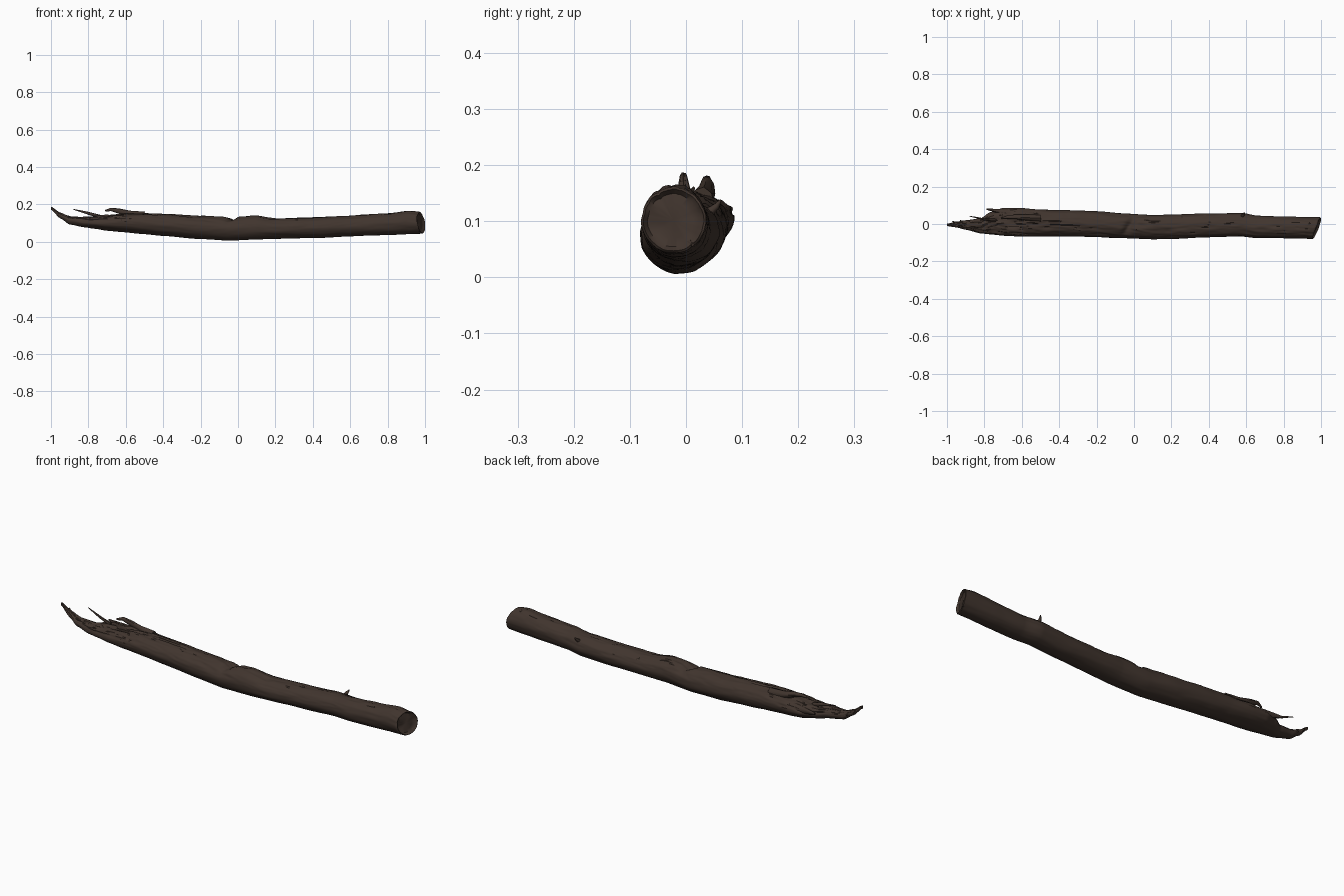
import bpy, bmesh, math
from mathutils import Vector, noise

cube = bpy.data.objects.get("Cube")
if cube:
    bpy.data.objects.remove(cube)


def material(name, rgb):
    m = bpy.data.materials.new(name)
    m.use_nodes = True
    m.diffuse_color = (*rgb, 1)
    bsdf = m.node_tree.nodes["Principled BSDF"]
    bsdf.inputs["Base Color"].default_value = (*rgb, 1)
    bsdf.inputs["Roughness"].default_value = 0.9
    return m


bark = material("dark brown bark", (0.052, 0.035, 0.027))

# Trunk outline along x: x, bottom, top, front, back
STATIONS = [
    (-1, .172, .187, -.011, .002), (-.95, .125, .155, -.018, .012),
    (-.9, .092, .135, -.03, .02), (-.82, .077, .132, -.05, .03),
    (-.77, .07, .135, -.055, .062), (-.7, .06, .143, -.062, .085),
    (-.62, .052, .15, -.066, .085), (-.5, .041, .152, -.066, .078),
    (-.4, .031, .148, -.065, .075), (-.2, .014, .138, -.07, .068),
    (-.05, .006, .132, -.075, .056), (.1, .012, .137, -.083, .048),
    (.2, .015, .125, -.08, .05), (.4, .02, .13, -.07, .055),
    (.57, .028, .138, -.066, .06), (.66, .031, .143, -.076, .044),
    (.8, .035, .153, -.076, .04), (.92, .04, .165, -.078, .036),
    (.975, .043, .16, -.08, .035),
]
SIDES, RINGS = 72, 300


def bump(v, centre, width):
    return math.exp(-((v - centre) / width) ** 2)


def outline(x):
    for a, b in zip(STATIONS, STATIONS[1:]):
        if x <= b[0]:
            break
    t = min(1, max(0, (x - a[0]) / (b[0] - a[0])))
    t = t * t * (3 - 2 * t) * .5 + t * .5
    return [p + (q - p) * t for p, q in zip(a[1:], b[1:])]


def trunk_point(x, angle, scale=1):
    low, high, front, back = outline(x)
    c, s = math.cos(angle), math.sin(angle)
    ry, rz = (back - front) / 2, (high - low) / 2
    up = max(0, s)
    # Grain runs lengthwise; the upper side is rougher and splinters at the torn end
    grain = noise.noise(Vector((x * 5, c * 2.2, s * 2.2)))
    fine = noise.noise(Vector((x * 14, c * 7, s * 7)))
    torn = 1 / (1 + math.exp((x + .55) * 18))
    r = 1 + .04 * grain + fine * (.012 + .04 * up + .13 * torn * up)
    # Cracks following the grain on the upper side
    crack = abs(noise.noise(Vector((x * 3 + 9, c * 3.5, s * 3.5))))
    r -= (.05 + .12 * torn) * up * max(0, 1 - crack * 14)
    # Broken notch and lifted bark edge beside it
    r -= .34 * bump(x, -.025 + .03 * c, .022) * up ** 3
    r += .06 * bump(x, .08, .06) * up ** 4
    r *= scale
    y = (front + back) / 2 + ry * c * r
    z = (low + high) / 2 + rz * s * r
    # Slanted cut at the sawn end
    end = max(0, (x - .85) / .125)
    return Vector((x + end * (.022 * c * scale - .008 * s * scale), y, z))


# Trunk with closed ends
bm = bmesh.new()
rows = []


def add_ring(x, scale=1, inset=0):
    ring = []
    for i in range(SIDES):
        p = trunk_point(x, math.tau * i / SIDES, scale)
        if inset:
            p.x += inset * (1 + .8 * noise.noise(p * 28))
        ring.append(bm.verts.new(p))
    rows.append(ring)


first, last = STATIONS[0][0], STATIONS[-1][0]
for k in range(RINGS + 1):
    add_ring(first + (last - first) * k / RINGS)
for scale, inset in ((.93, .004), (.8, -.006), (.55, -.008), (.3, -.007), (.06, -.007)):
    add_ring(last, scale, inset)
for a, b in zip(rows, rows[1:]):
    for i in range(SIDES):
        j = (i + 1) % SIDES
        bm.faces.new((a[i], b[i], b[j], a[j]))
bm.faces.new(rows[0])
bm.faces.new(rows[-1])
bmesh.ops.recalc_face_normals(bm, faces=bm.faces)
mesh = bpy.data.meshes.new("trunk")
bm.to_mesh(mesh)
bm.free()
mesh.materials.append(bark)
trunk = bpy.data.objects.new("trunk", mesh)
bpy.context.collection.objects.link(trunk)


# Tapered splinters of wood
def splinter(name, radius, *path):
    bm = bmesh.new()
    rings = []
    n = 9
    for k, p in enumerate(path):
        centre = Vector(p)
        taper = radius * (1 - .8 * k / (len(path) - 1))
        d = Vector(path[min(k + 1, len(path) - 1)]) - Vector(path[max(k - 1, 0)])
        side = d.cross(Vector((0, 1, .3))).normalized()
        other = d.cross(side).normalized()
        ring = []
        for i in range(n):
            a = math.tau * i / n
            v = centre + taper * (side * math.cos(a) + other * math.sin(a) * .8)
            ring.append(bm.verts.new(v + noise.noise_vector(v * 50) * taper * .3))
        rings.append(ring)
    for a, b in zip(rings, rings[1:]):
        for i in range(n):
            j = (i + 1) % n
            bm.faces.new((a[i], a[j], b[j], b[i]))
    bm.faces.new(rings[0])
    bm.faces.new(rings[-1])
    bmesh.ops.recalc_face_normals(bm, faces=bm.faces)
    mesh = bpy.data.meshes.new(name)
    bm.to_mesh(mesh)
    bm.free()
    mesh.materials.append(bark)
    ob = bpy.data.objects.new(name, mesh)
    bpy.context.collection.objects.link(ob)
    return ob


parts = [
    trunk,
    splinter("torn_crest", .024, (-.5, .03, .135), (-.58, .035, .148),
             (-.64, .038, .165), (-.68, .036, .172), (-.71, .03, .165)),
    splinter("back_splinter", .024, (-.66, .062, .11), (-.73, .07, .118), (-.79, .08, .122)),
    splinter("thin_splinter", .01, (-.74, .02, .135), (-.8, .025, .152),
             (-.84, .033, .163), (-.88, .042, .174)),
    splinter("low_splinter", .02, (-.8, -.02, .105), (-.87, -.012, .12), (-.93, .018, .13)),
    splinter("tip_splinter", .014, (-.88, 0, .12), (-.95, .005, .143), (-.97, .014, .16)),
    splinter("knot_stub", .011, (.58, .04, .115), (.585, .055, .128), (.59, .062, .138)),
    splinter("end_splinter", .016, (.93, -.005, .07), (.975, .005, .062), (.997, .012, .058)),
]
bpy.ops.object.select_all(action='DESELECT')
for ob in parts:
    ob.select_set(True)
bpy.context.view_layer.objects.active = trunk
bpy.ops.object.shade_smooth_by_angle(angle=math.radians(45))
